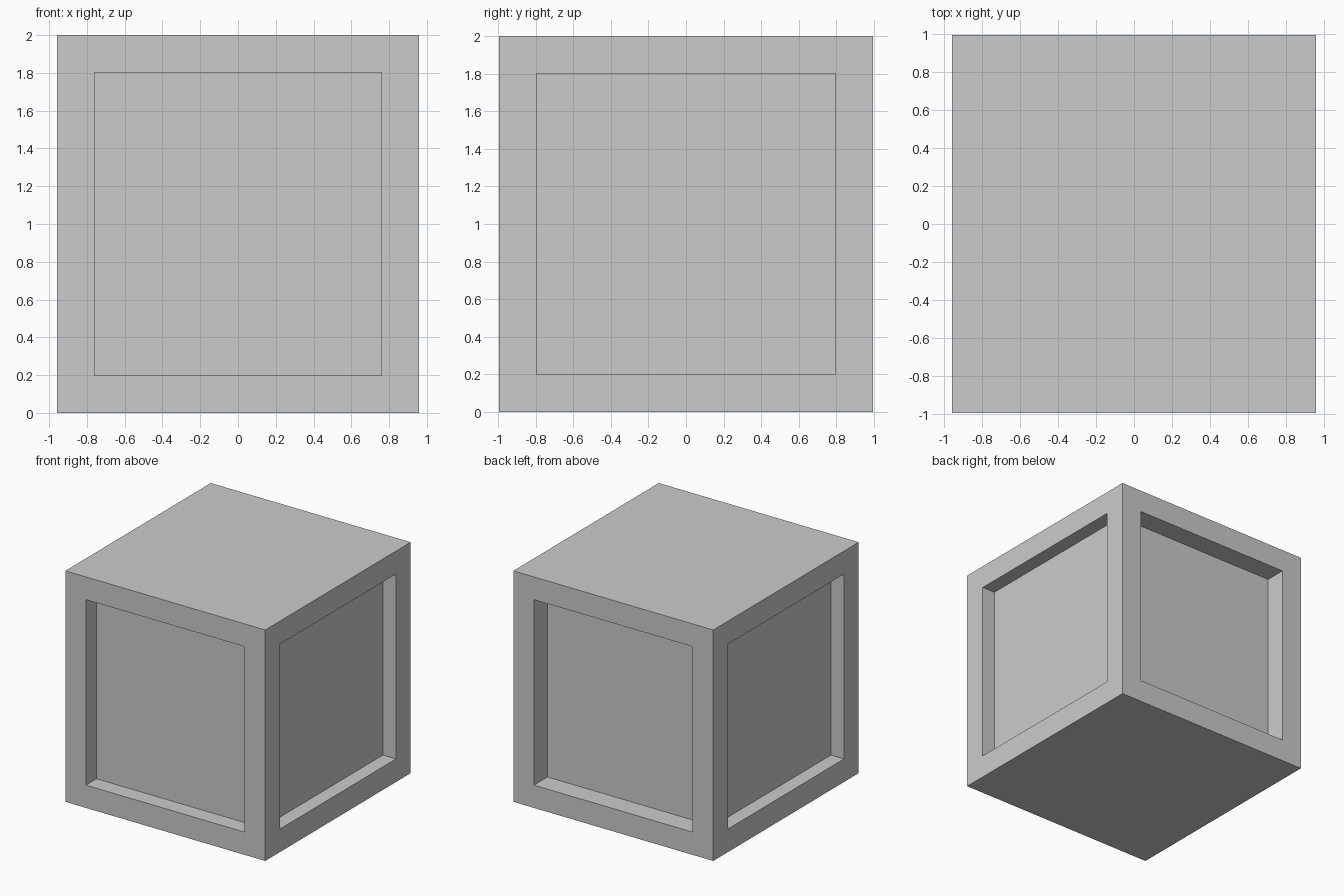
import bpy
import bmesh
from mathutils import Vector

if "Cube" in bpy.data.objects:
    bpy.data.objects.remove(bpy.data.objects["Cube"])

SIZE = Vector((1.915, 1.99, 2.0))

# Solid crate body standing on z = 0
bm = bmesh.new()
bmesh.ops.create_cube(bm, size=1)
for v in bm.verts:
    v.co = Vector((v.co.x * SIZE.x, v.co.y * SIZE.y, (v.co.z + 0.5) * SIZE.z))
bm.normal_update()


def recess_panel(direction, border, depth):
    """Frame one side face and sink its panel straight inwards."""
    direction = Vector(direction)
    face = max(bm.faces, key=lambda f: f.normal.dot(direction) * f.calc_area())
    bmesh.ops.inset_region(bm, faces=[face], thickness=border, use_even_offset=True)
    panel = bmesh.ops.extrude_discrete_faces(bm, faces=[face])["faces"][0]
    bmesh.ops.translate(bm, verts=panel.verts, vec=-direction * depth)
    bm.normal_update()


# Recessed panels: front, back, right, left
recess_panel((0, -1, 0), 0.197, 0.145)
recess_panel((0, 1, 0), 0.197, 0.185)
recess_panel((1, 0, 0), 0.2, 0.125)
recess_panel((-1, 0, 0), 0.2, 0.125)

mesh = bpy.data.meshes.new("crate")
bm.to_mesh(mesh)
bm.free()
crate = bpy.data.objects.new("crate", mesh)
bpy.context.collection.objects.link(crate)
